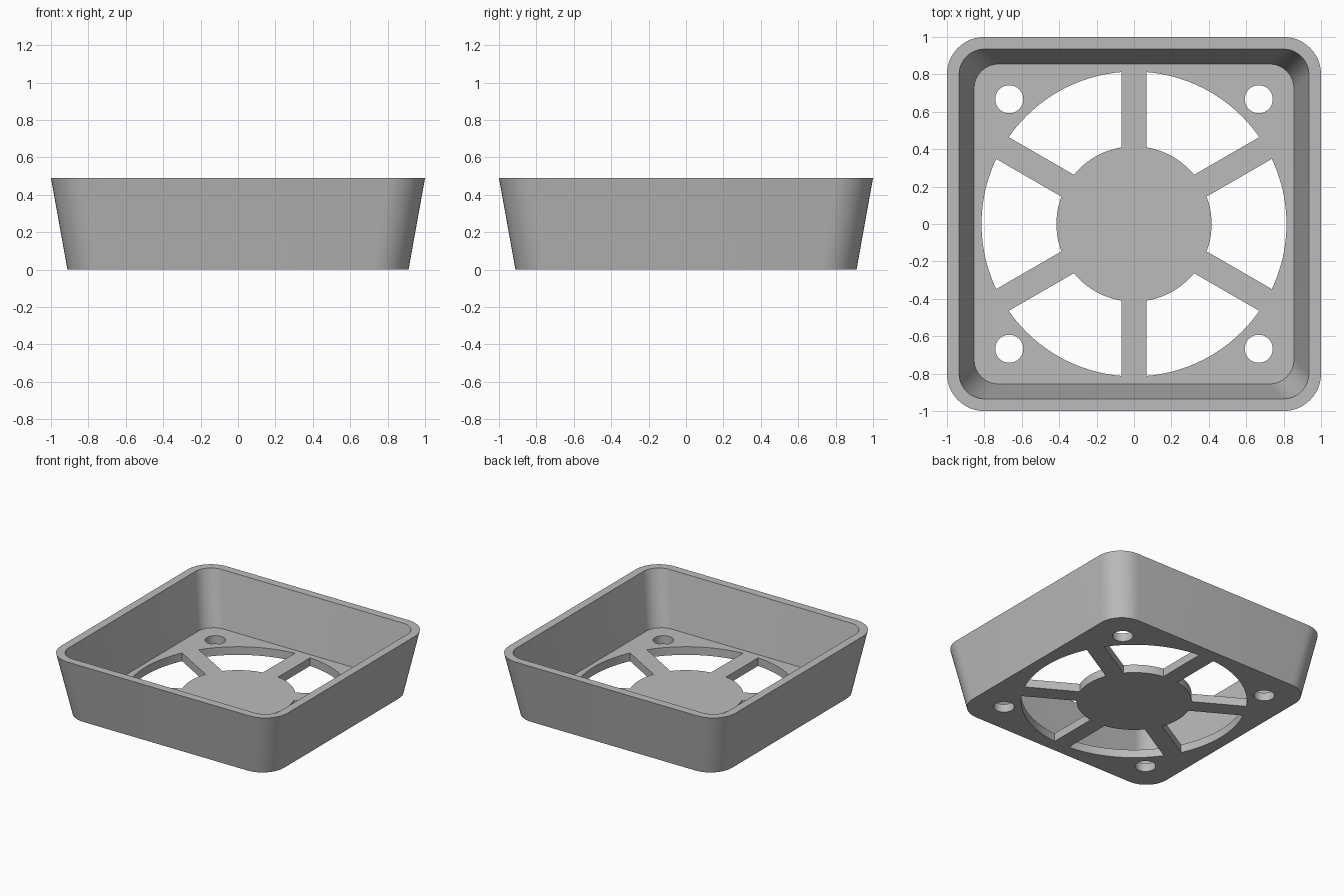
import bpy, bmesh
from math import sin, cos, asin, pi, radians

if "Cube" in bpy.data.objects:
    bpy.data.objects.remove(bpy.data.objects["Cube"], do_unlink=True)

HEIGHT, FLOOR = 0.49, 0.065
HUB_R, VENT_R, SPOKE_HALF = 0.415, 0.815, 0.067
HOLE_POS, HOLE_R = 0.667, 0.075


def arc(cx, cy, r, start, end, steps):
    angles = [start + (end - start) * i / steps for i in range(steps + 1)]
    return [(cx + r * cos(a), cy + r * sin(a)) for a in angles]


def rounded_square(half, r):
    c, points = half - r, []
    for k, (sx, sy) in enumerate([(1, 1), (-1, 1), (-1, -1), (1, -1)]):
        points += arc(sx * c, sy * c, r, k * pi / 2, (k + 1) * pi / 2, 12)
    return points


def loft(bm, sections):
    """Skin a stack of (outline, z) sections and cap both ends."""
    rings = [[bm.verts.new((x, y, z)) for x, y in pts] for pts, z in sections]
    n = len(rings[0])
    for low, high in zip(rings, rings[1:]):
        for i in range(n):
            j = (i + 1) % n
            bm.faces.new((low[i], low[j], high[j], high[i]))
    bm.faces.new(rings[0][::-1])
    bm.faces.new(rings[-1])


def make_object(name, bm):
    bmesh.ops.recalc_face_normals(bm, faces=bm.faces)
    mesh = bpy.data.meshes.new(name)
    bm.to_mesh(mesh)
    bm.free()
    obj = bpy.data.objects.new(name, mesh)
    bpy.context.collection.objects.link(obj)
    return obj


# Flared tray: outer wall, flat rim, inner wall, floor
bm = bmesh.new()
loft(bm, [(rounded_square(0.912, 0.19), 0),
          (rounded_square(1.0, 0.2), HEIGHT),
          (rounded_square(0.935, 0.135), HEIGHT),
          (rounded_square(0.855, 0.13), FLOOR)])
tray = make_object("fan_guard_tray", bm)

# Cutter for six vents between the spokes and four screw holes
bm = bmesh.new()
inset_in, inset_out = asin(SPOKE_HALF / HUB_R), asin(SPOKE_HALF / VENT_R)
for k in range(6):
    a, b = radians(30 + 60 * k), radians(90 + 60 * k)
    outline = (arc(0, 0, VENT_R, a + inset_out, b - inset_out, 20)
               + arc(0, 0, HUB_R, b - inset_in, a + inset_in, 12))
    loft(bm, [(outline, -0.1), (outline, 0.2)])
for sx in (-1, 1):
    for sy in (-1, 1):
        circle = arc(sx * HOLE_POS, sy * HOLE_POS, HOLE_R, 0, 2 * pi, 40)[:-1]
        loft(bm, [(circle, -0.1), (circle, 0.2)])
cutter = make_object("vent_cutter", bm)
cutter.hide_render = True

# Plain grey plastic
grey = bpy.data.materials.new("grey_plastic")
grey.use_nodes = True
colour = (0.5, 0.5, 0.5, 1)
grey.diffuse_color = colour
grey.node_tree.nodes["Principled BSDF"].inputs["Base Color"].default_value = colour
tray.data.materials.append(grey)
cutter.data.materials.append(grey)

# Cut the openings, then smooth the rounded corners
bpy.ops.object.select_all(action="DESELECT")
tray.select_set(True)
bpy.context.view_layer.objects.active = tray
cut = tray.modifiers.new("openings", "BOOLEAN")
cut.operation, cut.solver, cut.object = "DIFFERENCE", "EXACT", cutter
bpy.ops.object.modifier_apply(modifier=cut.name)
bpy.data.objects.remove(cutter, do_unlink=True)
bpy.ops.object.shade_smooth_by_angle(angle=radians(30))
